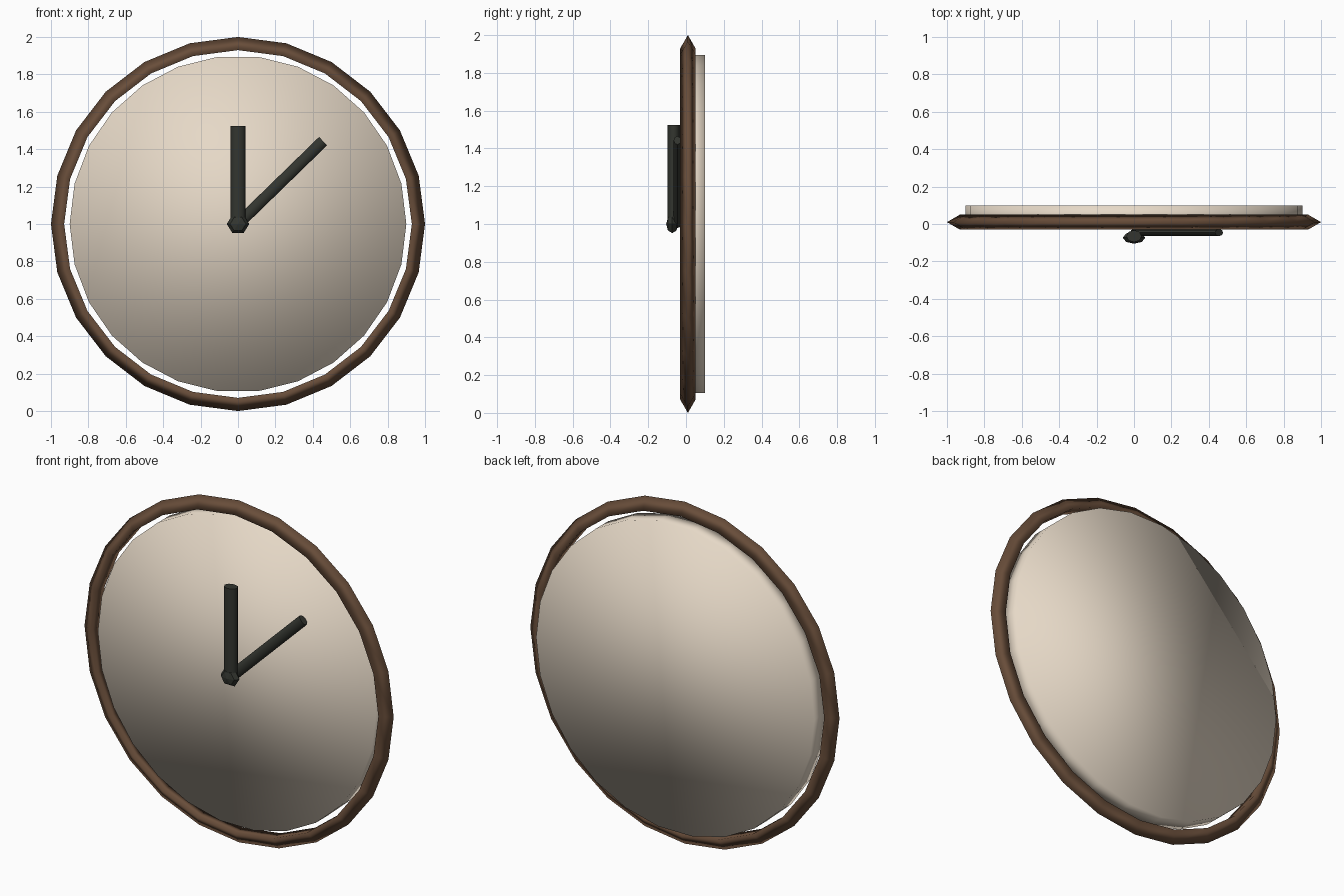
import bpy, bmesh
from math import radians, atan2, hypot
from mathutils import Matrix

if "Cube" in bpy.data.objects:
    bpy.data.objects.remove(bpy.data.objects["Cube"])


def material(name, rgb):
    m = bpy.data.materials.new(name)
    m.diffuse_color = (*rgb, 1)
    m.use_nodes = True
    m.node_tree.nodes["Principled BSDF"].inputs["Base Color"].default_value = m.diffuse_color
    return m


WOOD = material("brown_wood", (0.14, 0.075, 0.042))
CREAM = material("cream", (0.79, 0.69, 0.57))
DARK = material("dark_metal", (0.033, 0.036, 0.029))


def finish(name, bm, mat):
    bmesh.ops.recalc_face_normals(bm, faces=bm.faces)
    for f in bm.faces:
        f.smooth = True
    me = bpy.data.meshes.new(name)
    bm.to_mesh(me)
    bm.free()
    me.materials.append(mat)
    ob = bpy.data.objects.new(name, me)
    bpy.context.collection.objects.link(ob)
    return ob


def rot(deg, axis):
    return Matrix.Rotation(radians(deg), 4, axis)


# Frame: three-sided ring with its sharp edge pointing outwards
bpy.ops.mesh.primitive_torus_add(major_segments=24, minor_segments=3,
                                 major_radius=0.953, minor_radius=0.047,
                                 location=(0, 0.01, 1), rotation=(radians(90), 0, 0))
frame = bpy.context.object
frame.name = "frame_ring"
frame.data.materials.append(WOOD)
bpy.ops.object.shade_smooth()

# Dial: 26-sided disc, smooth across its rim
bm = bmesh.new()
bmesh.ops.create_cone(bm, cap_ends=True, segments=26, radius1=0.9, radius2=0.9,
                      depth=0.11,
                      matrix=Matrix.Translation((0, 0.045, 1)) @ rot(90, 'X') @ rot(90, 'Z'))
finish("dial", bm, CREAM)


# Hands: flattened rods running from the centre to the tip
def hand(name, tip, half_width, half_thick, y):
    length = hypot(*tip)
    bm = bmesh.new()
    bmesh.ops.create_cone(bm, cap_ends=True, segments=8, radius1=1, radius2=1, depth=1,
                          matrix=Matrix.Translation((0, y, 1))
                          @ Matrix.Rotation(atan2(tip[0], tip[1]), 4, 'Y')
                          @ Matrix.Diagonal((half_width, half_thick, length, 1))
                          @ Matrix.Translation((0, 0, 0.5)))
    ob = finish(name, bm, DARK)
    bpy.ops.object.select_all(action='DESELECT')
    ob.select_set(True)
    bpy.context.view_layer.objects.active = ob
    bpy.ops.object.shade_smooth_by_angle(angle=radians(60))


hand("upright_hand", (0, 0.525), 0.041, 0.032, -0.065)
hand("slanted_hand", (0.455, 0.443), 0.031, 0.019, -0.046)

# Hub: small faceted knob over the hand joint
bm = bmesh.new()
bmesh.ops.create_uvsphere(bm, u_segments=6, v_segments=4, radius=1,
                          matrix=Matrix.Translation((0, -0.073, 1.0))
                          @ Matrix.Diagonal((0.06, 0.032, 0.056, 1))
                          @ rot(90, 'X') @ rot(90, 'Z'))
hub = finish("hub", bm, DARK)
for p in hub.data.polygons:
    p.use_smooth = False
